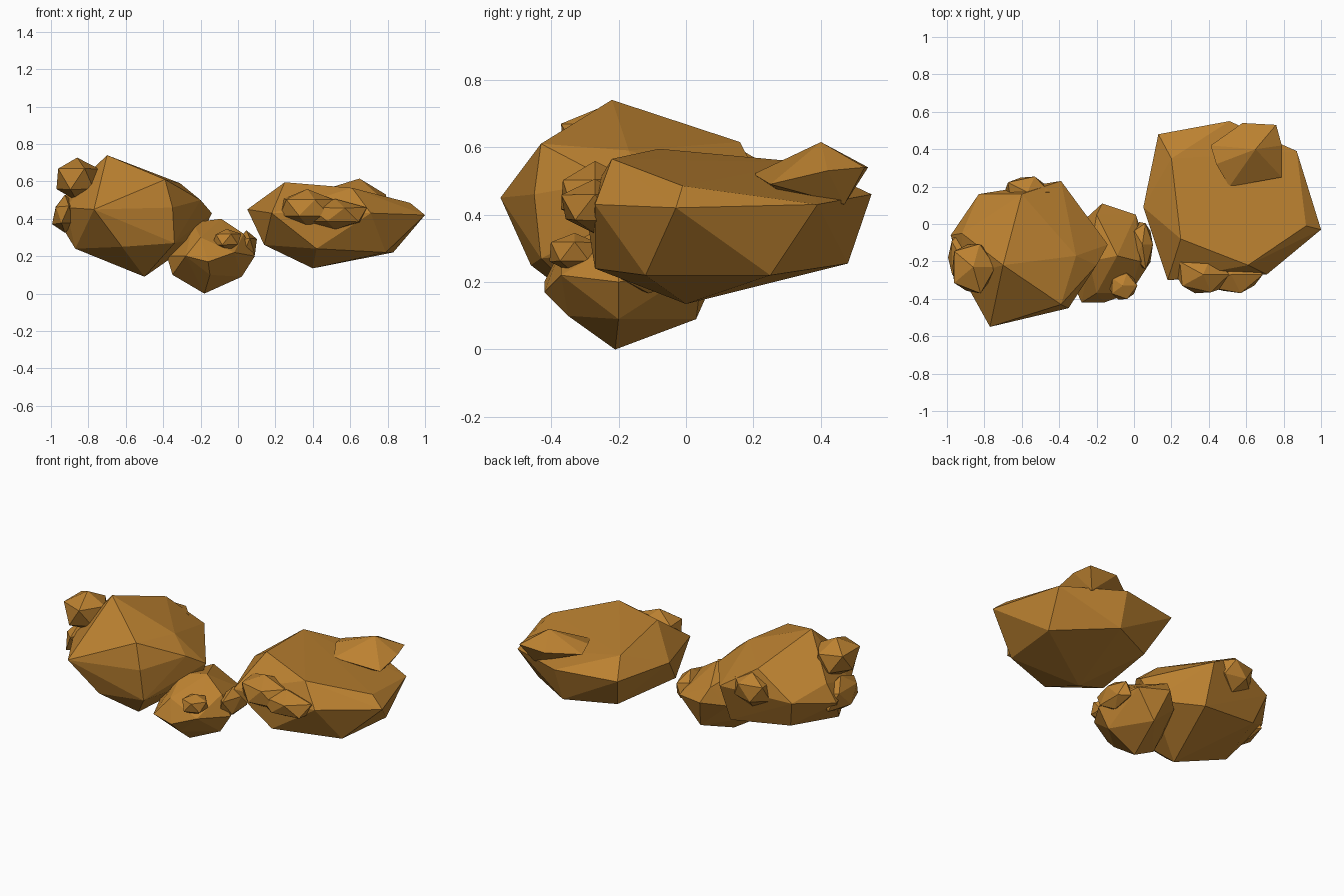
import bpy, bmesh, random
from mathutils import Vector

random.seed(4)
mat = bpy.data.materials.new("ochre_stone")
mat.diffuse_color = (0.50, 0.22, 0.03, 1)


def finish(bm, name):
    """Turn the point cloud into one flat-faced convex stone."""
    hull = bmesh.ops.convex_hull(bm, input=bm.verts)
    loose = set(hull["geom_interior"]) | set(hull["geom_unused"])
    bmesh.ops.delete(bm, geom=[v for v in loose if isinstance(v, bmesh.types.BMVert)],
                     context='VERTS')
    bmesh.ops.recalc_face_normals(bm, faces=bm.faces)
    mesh = bpy.data.meshes.new(name)
    bm.to_mesh(mesh)
    bm.free()
    mesh.materials.append(mat)
    bpy.context.collection.objects.link(bpy.data.objects.new(name, mesh))


def rock(name, corners):
    bm = bmesh.new()
    for c in corners:
        bm.verts.new(c)
    finish(bm, name)


def pebble(name, centre, radii):
    bm = bmesh.new()
    bmesh.ops.create_icosphere(bm, subdivisions=1, radius=1)
    for v in bm.verts:
        k = random.uniform(0.92, 1.12)
        v.co = Vector(centre) + Vector([a * r * k for a, r in zip(v.co, radii)])
    finish(bm, name)


# Large left boulder
rock("left_boulder", [
    (-.70, -.22, .74), (-.39, -.43, .61), (-.31, -.17, .59), (-.60, .16, .615),
    (-.92, -.05, .53), (-.77, -.55, .45), (-.35, -.45, .46), (-.20, -.22, .50),
    (-.14, -.11, .43), (-.39, .23, .48), (-.83, .16, .46), (-.98, -.06, .42),
    (-.92, -.28, .46), (-.87, -.24, .24), (-.62, -.46, .25), (-.34, -.43, .27),
    (-.20, -.08, .30), (-.40, .14, .24), (-.78, .10, .29), (-.50, -.25, .09)])

# Small middle boulder
rock("middle_boulder", [
    (-.09, -.17, .40), (-.24, -.20, .38), (-.20, .05, .35), (-.20, -.37, .30),
    (-.28, -.42, .20), (-.16, -.42, .17), (-.02, -.37, .22), (.09, -.20, .20),
    (.03, -.20, .32), (.01, .05, .25), (-.17, .11, .27), (-.29, .00, .24),
    (-.38, -.20, .20), (-.35, -.25, .10), (-.15, -.35, .10), (.02, -.20, .09),
    (-.12, .03, .09), (-.18, -.21, 0)])

# Flat-topped right boulder
rock("right_boulder", [
    (.25, -.08, .595), (.20, .35, .555), (.61, -.22, .565), (.92, -.01, .485),
    (.05, .09, .45), (.13, .48, .46), (.51, .55, .46), (.87, .39, .43),
    (1.0, -.03, .42), (.71, -.27, .43), (.18, -.30, .43), (.14, -.10, .26),
    (.42, -.27, .24), (.79, -.12, .22), (.83, .25, .22), (.50, .48, .255),
    (.22, .35, .25), (.40, 0, .135)])

# Slab resting on the right boulder
rock("top_slab", [
    (.65, .40, .615), (.41, .42, .53), (.58, .54, .54), (.76, .53, .54),
    (.79, .25, .49), (.51, .20, .52), (.44, .32, .55), (.79, .42, .53),
    (.70, .47, .43), (.60, .30, .45)])

# Pebbles clinging to the boulders
for name, centre, radii in [
        ("left_top_pebble", (-.86, -.23, .61), (.13, .15, .12)),
        ("left_side_pebble", (-.925, -.18, .42), (.07, .17, .10)),
        ("left_back_pebble", (-.57, .17, .49), (.13, .09, .10)),
        ("middle_front_pebble", (-.06, -.33, .29), (.08, .08, .06)),
        ("middle_side_pebble", (.045, -.11, .25), (.06, .14, .09)),
        ("right_front_pebble", (.37, -.27, .46), (.16, .12, .10)),
        ("right_low_pebble", (.52, -.27, .42), (.17, .11, .08))]:
    pebble(name, centre, radii)
